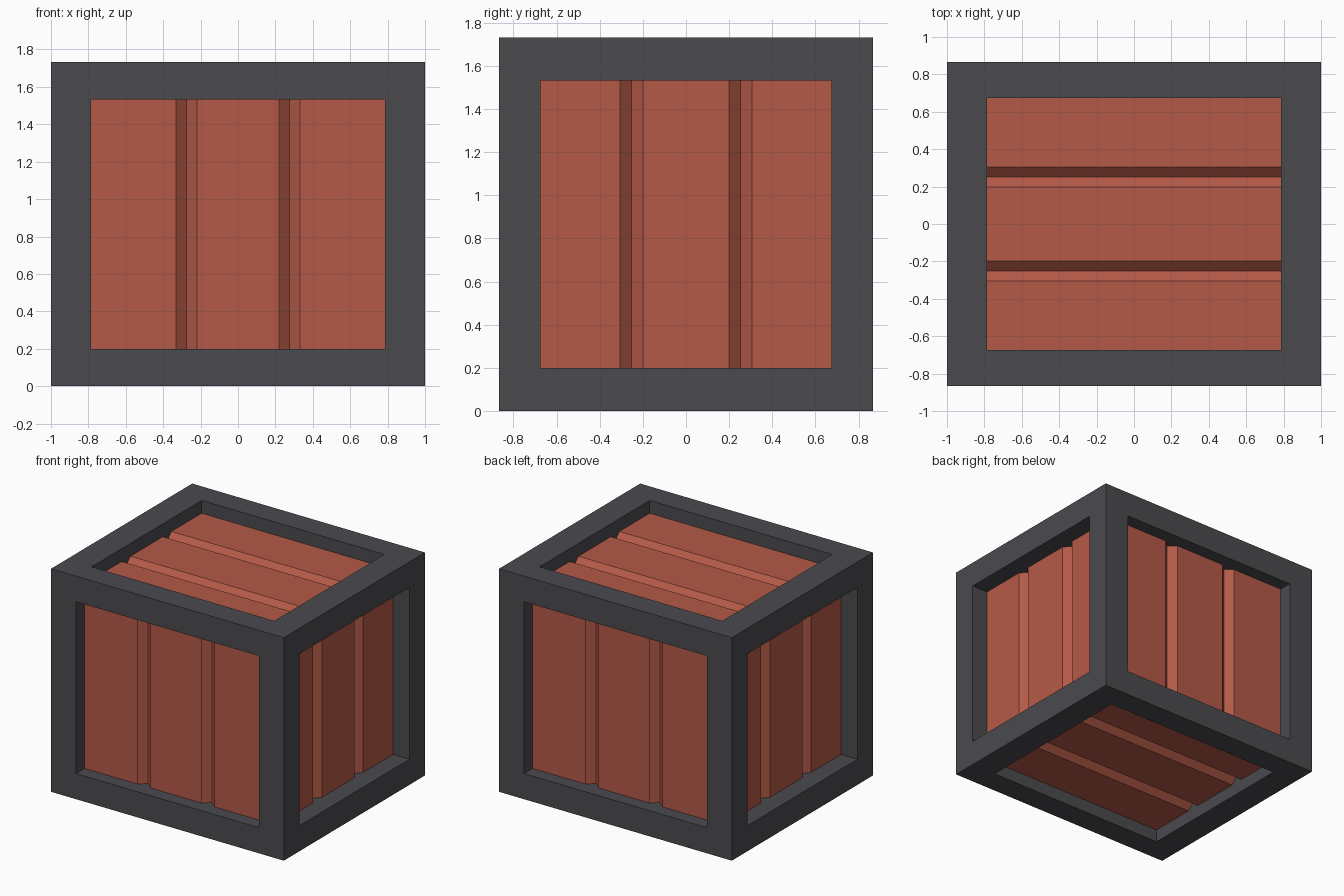
import bpy, bmesh
from mathutils import Vector

if "Cube" in bpy.data.objects:
    bpy.data.objects.remove(bpy.data.objects["Cube"])

HALF = (1.0, 0.866, 0.866)        # outer half sizes
OPEN = (0.785, 0.675, 0.667)      # half sizes of the frame openings
RECESS = (0.14, 0.105, 0.10)      # panel depth below the frame
GROOVE = ((0.275, 0.057), (0.252, 0.053))  # groove offset and half width by axis
DEPTH = 0.05
CENTRE = Vector((0, 0, 0.866))


def material(name, rgb):
    m = bpy.data.materials.new(name)
    m.diffuse_color = (*rgb, 1)
    m.use_nodes = True
    m.node_tree.nodes["Principled BSDF"].inputs["Base Color"].default_value = m.diffuse_color
    return m


def finish(bm, name, mat):
    bmesh.ops.remove_doubles(bm, verts=bm.verts, dist=1e-4)
    mesh = bpy.data.meshes.new(name)
    bm.to_mesh(mesh)
    bm.free()
    mesh.materials.append(mat)
    obj = bpy.data.objects.new(name, mesh)
    obj.location = CENTRE
    bpy.context.collection.objects.link(obj)


def quad(bm, points, facing):
    f = bm.faces.new([bm.verts.new(p) for p in points])
    f.normal_update()
    if f.normal.dot(facing) < 0:
        f.normal_flip()


wood = material("red wood", (0.46, 0.102, 0.064))
metal = material("dark grey frame", (0.070, 0.069, 0.078))

# normal axis, groove direction axis, axis across the planks
SIDES = ((0, 2, 1), (1, 2, 0), (2, 0, 1))
NAMES = {(0, 1): "right", (0, -1): "left", (1, -1): "front",
         (1, 1): "back", (2, 1): "top", (2, -1): "bottom"}
frame = bmesh.new()

for n, l, c in SIDES:
    for s in (-1, 1):
        out = Vector((0, 0, 0))
        out[n] = s

        def pt(across, along, depth):
            p = Vector((0, 0, 0))
            p[n], p[c], p[l] = s * (HALF[n] - depth), across, along
            return p

        # Frame border and the inner walls of the opening
        signs = ((-1, -1), (1, -1), (1, 1), (-1, 1))
        floor = RECESS[n] + DEPTH + 0.01
        outer = [pt(a * HALF[c], b * HALF[l], 0) for a, b in signs]
        inner = [pt(a * OPEN[c], b * OPEN[l], 0) for a, b in signs]
        deep = [pt(a * OPEN[c], b * OPEN[l], floor) for a, b in signs]
        for i in range(4):
            j = (i + 1) % 4
            quad(frame, (outer[i], outer[j], inner[j], inner[i]), out)
            quad(frame, (inner[i], inner[j], deep[j], deep[i]),
                 pt(0, 0, 0) - (inner[i] + inner[j]) / 2)

        # Plank panel with two V grooves
        off, w = GROOVE[c]
        profile = [(-OPEN[c], 0)]
        for g in (-off, off):
            profile += [(g - w, 0), (g, DEPTH), (g + w, 0)]
        profile.append((OPEN[c], 0))
        bm = bmesh.new()
        for (a, da), (b, db) in zip(profile, profile[1:]):
            da, db = RECESS[n] + da, RECESS[n] + db
            quad(bm, (pt(a, -OPEN[l], da), pt(b, -OPEN[l], db),
                      pt(b, OPEN[l], db), pt(a, OPEN[l], da)), out)
        finish(bm, NAMES[n, s] + "_panel", wood)

finish(frame, "crate_frame", metal)
